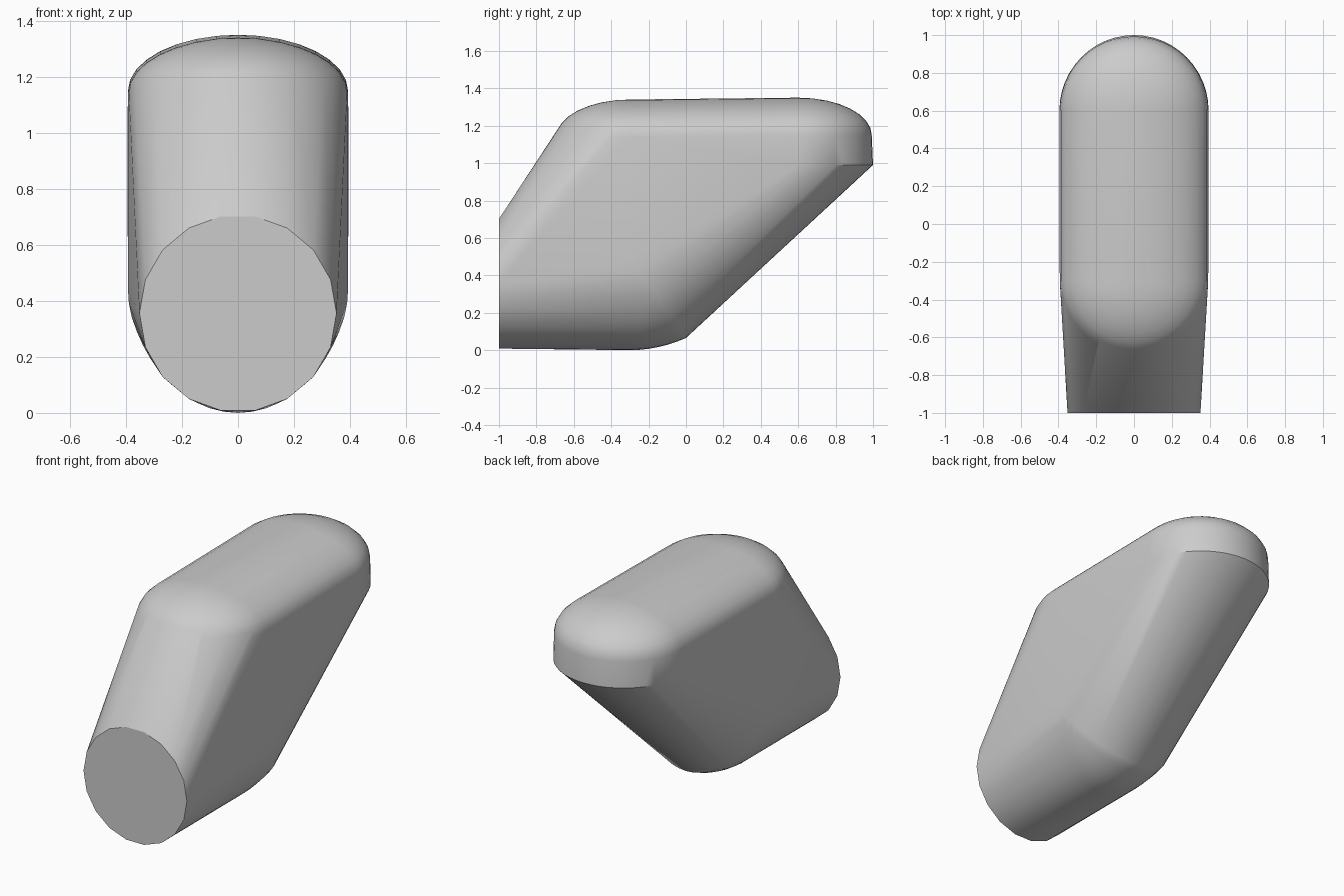
import bpy, bmesh
from math import sin, cos, pi, radians

cube = bpy.data.objects.get("Cube")
if cube:
    bpy.data.objects.remove(cube)

HALF_WIDTH = 0.393
points = []

# Flat round front end
SIDES = 18
for i in range(SIDES):
    a = 2 * pi * i / SIDES
    points.append((0.352 * cos(a), -1, 0.355 + 0.352 * sin(a)))

# Flattened domes at both ends of the top
ARC, RINGS = 24, 8
for centre_y, facing in ((0.6, 1), (-0.3, -1)):
    for r in range(RINGS + 1):
        lift = pi / 2 * r / RINGS
        for i in range(ARC + 1):
            a = pi * i / ARC
            points.append((HALF_WIDTH * cos(lift) * cos(a),
                           centre_y + facing * HALF_WIDTH * cos(lift) * sin(a),
                           1.14 + 0.2 * sin(lift) + 0.005 * (1 + facing)))

# Sharp semicircular rim under the back dome
for i in range(ARC + 1):
    a = pi * i / ARC
    points.append((0.395 * cos(a), 0.6 + 0.4 * sin(a), 0.99))

# Rounded heel, curving up from the belly towards the back
STEPS = 6
for s in range(STEPS + 1):
    t = s / STEPS
    floor = 0.065 * t * t
    side_z = 0.5 - 0.06 * t
    for i in range(ARC + 1):
        a = pi * i / ARC
        points.append((HALF_WIDTH * cos(a),
                       -0.3 + 0.04 * t + 0.26 * t * sin(a),
                       side_z - (side_z - floor) * sin(a)))

# Skin stretched over all the sections
bm = bmesh.new()
for p in points:
    bm.verts.new(p)
bmesh.ops.remove_doubles(bm, verts=bm.verts[:], dist=0.0005)
bmesh.ops.convex_hull(bm, input=bm.verts[:], use_existing_faces=False)
bmesh.ops.delete(bm, geom=[v for v in bm.verts if not v.link_faces], context='VERTS')
bmesh.ops.dissolve_limit(bm, angle_limit=radians(0.5),
                         verts=bm.verts[:], edges=bm.edges[:])
bmesh.ops.recalc_face_normals(bm, faces=bm.faces[:])
mesh = bpy.data.meshes.new("body")
bm.to_mesh(mesh)
bm.free()

body = bpy.data.objects.new("body", mesh)
bpy.context.collection.objects.link(body)

# Plain grey material
grey = bpy.data.materials.new("plain_grey")
grey.use_nodes = True
colour = (0.6, 0.6, 0.6, 1)
grey.diffuse_color = colour
grey.node_tree.nodes["Principled BSDF"].inputs["Base Color"].default_value = colour
mesh.materials.append(grey)

# Smooth skin with sharp front edge and back rim
bpy.ops.object.select_all(action='DESELECT')
body.select_set(True)
bpy.context.view_layer.objects.active = body
bpy.ops.object.shade_smooth_by_angle(angle=radians(32))
